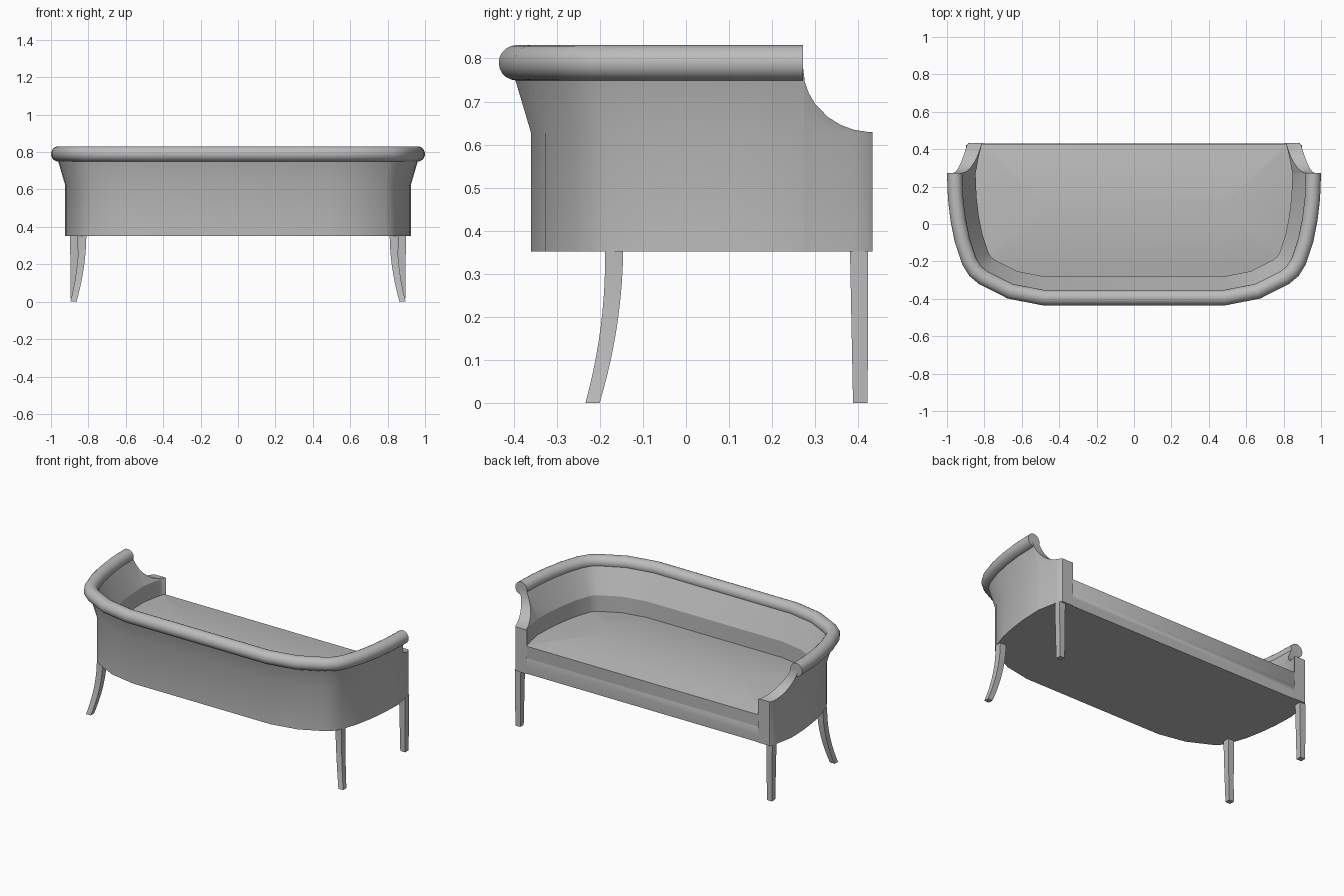
import bpy
import math
from mathutils import Vector

if "Cube" in bpy.data.objects:
    bpy.data.objects.remove(bpy.data.objects["Cube"], do_unlink=True)

GREY = (0.5, 0.5, 0.5, 1)
mat = bpy.data.materials.new("plain grey")
mat.use_nodes = True
mat.diffuse_color = GREY
mat.node_tree.nodes["Principled BSDF"].inputs["Base Color"].default_value = GREY

BOTTOM, SHOULDER, ROLL_Z, ROLL_R = 0.352, 0.627, 0.79, 0.041
THICK, FLARE, ARM_Y, FRONT_Y = 0.078, 0.045, 0.272, 0.433
EPS = 0.0001


def loft(name, rings, angle=30):
    """Bridge equal rings of points in order and cap both ends."""
    n = len(rings[0])
    verts = [p for ring in rings for p in ring]
    faces = [(r * n + i, r * n + (i + 1) % n, (r + 1) * n + (i + 1) % n, (r + 1) * n + i)
             for r in range(len(rings) - 1) for i in range(n)]
    faces += [tuple(range(n))[::-1], tuple(range(len(verts) - n, len(verts)))]
    mesh = bpy.data.meshes.new(name)
    mesh.from_pydata(verts, [], faces)
    mesh.materials.append(mat)
    obj = bpy.data.objects.new(name, mesh)
    bpy.context.collection.objects.link(obj)
    bpy.ops.object.select_all(action='DESELECT')
    obj.select_set(True)
    bpy.context.view_layer.objects.active = obj
    # Make the faces point outwards
    bpy.ops.object.mode_set(mode='EDIT')
    bpy.ops.mesh.select_all(action='SELECT')
    bpy.ops.mesh.normals_make_consistent(inside=False)
    bpy.ops.object.mode_set(mode='OBJECT')
    bpy.ops.object.shade_smooth_by_angle(angle=math.radians(angle))


# Plan outline of the body, from one arm front round the back to the other
half = [(0.885, FRONT_Y), (0.893, 0.422), (0.901, 0.39), (0.908, 0.36), (0.914, 0.33),
        (0.919, 0.30), (0.922, 0.285), (0.924, 0.276), (0.925, ARM_Y), (0.92, 0.14),
        (0.907, 0.03), (0.885, -0.08), (0.85, -0.185), (0.823, -0.228), (0.787, -0.258),
        (0.65, -0.327), (0.48, -0.36)]
outline = [Vector(p) for p in half] + [Vector((-x, y)) for x, y in reversed(half)]


def offset_direction(i):
    """Mitred outward direction at an outline point."""
    p = outline[i]
    if p.y > ARM_Y - EPS:
        return Vector((math.copysign(1, p.x), 0))
    normals = []
    for a, b in ((outline[i - 1], p), (p, outline[i + 1])):
        d = (b - a).normalized()
        normals.append(Vector((d.y, -d.x)))
    m = (normals[0] + normals[1]).normalized()
    m = m if m.dot(p) > 0 else -m
    return m / abs(m.dot(normals[0]))


dirs = [offset_direction(i) for i in range(len(outline))]


def at(i, d, z):
    p = outline[i] + dirs[i] * d
    return (p.x, p.y, z)


def wall_top(y):
    """Concave sweep of the arm front down to the post."""
    t = min(max((y - ARM_Y) / (FRONT_Y - ARM_Y), 0), 1)
    return SHOULDER + 0.002 + 0.15 * (1 - math.sqrt(1 - (1 - t) ** 2))


# Flared wall: back, arms and front posts in one sweep
rings = []
for i, p in enumerate(outline):
    top = wall_top(p.y)
    k = (top - SHOULDER) / 0.152
    rings.append([at(i, 0, BOTTOM), at(i, 0, SHOULDER), at(i, FLARE * k, top),
                  at(i, -THICK + 0.074 * k, top), at(i, -THICK, SHOULDER),
                  at(i, -THICK, BOTTOM)])
loft("back_and_arms", rings, 23)

# Rounded roll along the top, ending flat at the arm fronts
rings = []
for i, p in enumerate(outline):
    if p.y < ARM_Y + EPS:
        turn = [math.tau * s / 20 for s in range(20)]
        rings.append([at(i, 0.034 + ROLL_R * math.cos(a), ROLL_Z + ROLL_R * math.sin(a))
                      for a in turn])
loft("top_roll", rings, 35)


# Seat base and crowned cushion fill the inner outline
def seat_ring(z, front=0.0, scale=1.0):
    ring = []
    for i in range(len(outline)):
        x, y, _ = at(i, -THICK + 0.004, z)
        y = min(y, FRONT_Y - front)
        # Scale towards a long middle line so that the crown hips at the corners
        mid = min(max(x, -0.45), 0.45)
        ring.append((mid + (x - mid) * scale, 0.08 + (y - 0.08) * scale, z))
    return ring


loft("seat_base", [seat_ring(BOTTOM, 0.004), seat_ring(0.40, 0.002),
                   seat_ring(0.43, 0.004), seat_ring(0.45, 0.009)], 40)
loft("seat_cushion", [seat_ring(0.44, 0.009), seat_ring(0.525, 0.004),
                      seat_ring(0.541, 0.004, 0.75), seat_ring(0.553, 0.004, 0.45),
                      seat_ring(0.559, 0.004, 0.15)])


# Legs: straight tapered at the front, sabre-curved at the back
def leg(name, x, y, splay_x, splay_y, top, bottom, steps):
    rings = []
    for s in range(steps + 1):
        t = s / steps
        w = (top + (bottom - top) * t) / 2
        cx, cy = x + splay_x * t * t, y + splay_y * t * t
        z = BOTTOM * (1 - t)
        rings.append([(cx - w, cy - w, z), (cx + w, cy - w, z),
                      (cx + w, cy + w, z), (cx - w, cy + w, z)])
    loft(name, rings)


for side, sx in (("left", 1), ("right", -1)):
    leg("straight_leg_" + side, 0.877 * sx, 0.402, 0, 0.003, 0.042, 0.034, 1)
    leg("curved_leg_" + side, 0.832 * sx, -0.167, 0.048 * sx, -0.05, 0.042, 0.033, 10)
